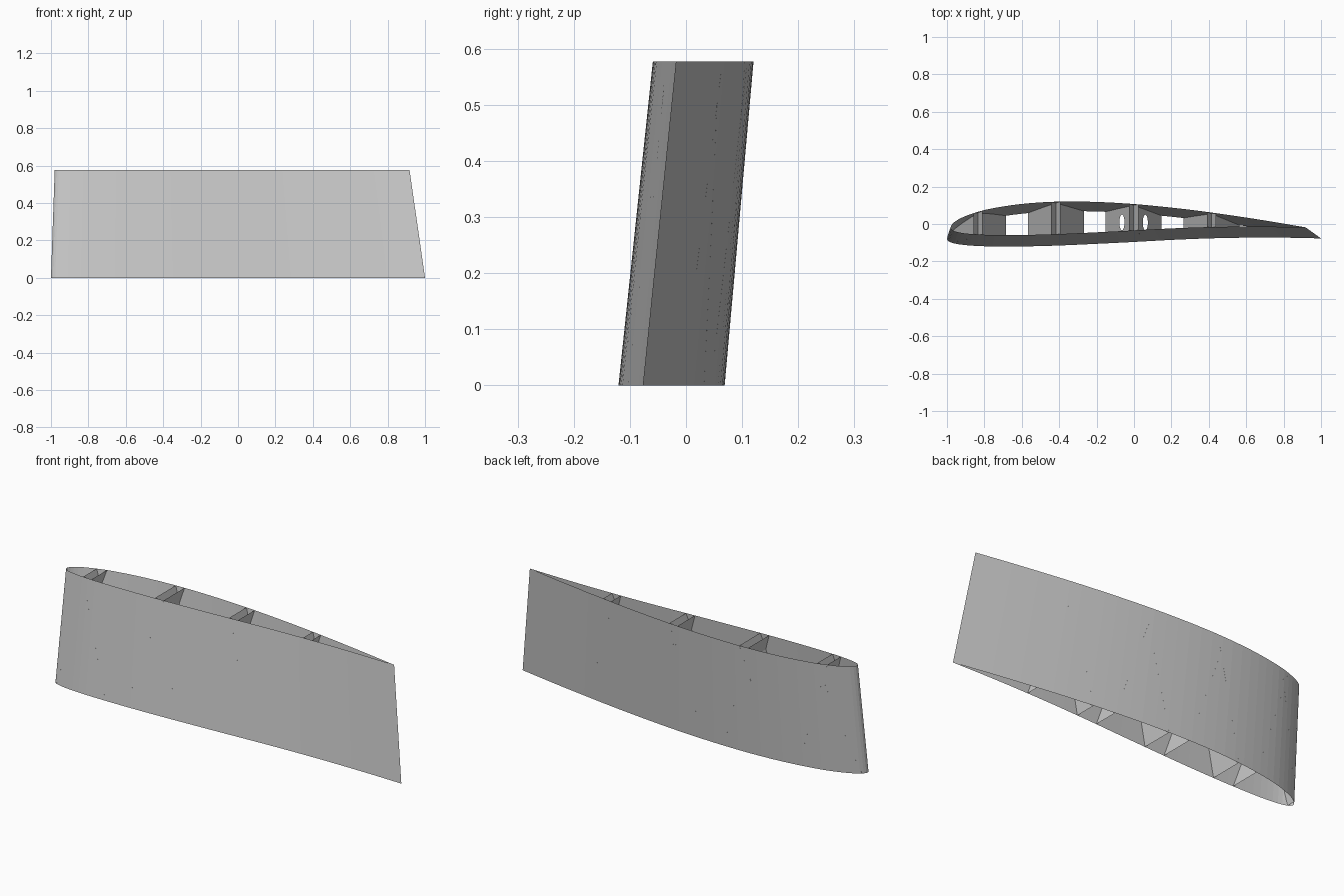
import bpy, bmesh, math

if "Cube" in bpy.data.objects:
    bpy.data.objects.remove(bpy.data.objects["Cube"])

H = 0.577                       # span of the wing section
# Airfoil in chord fractions: (position, height)
UPPER = [(0, 0), (.005, .010), (.02, .0215), (.05, .035), (.1, .050), (.2, .066), (.3, .0725),
         (.4, .072), (.5, .067), (.6, .058), (.7, .0465), (.8, .0325), (.9, .017), (1, 0)]
LOWER = [(0, 0), (.005, -.008), (.02, -.0135), (.05, -.018), (.1, -.021), (.2, -.0215), (.3, -.019),
         (.4, -.0145), (.5, -.0095), (.6, -.004), (.7, 0), (.8, .002), (.9, .002), (1, 0)]

grey = bpy.data.materials.new("light grey")
grey.diffuse_color = (0.6, 0.6, 0.6, 1)
grey.use_nodes = True
grey.node_tree.nodes["Principled BSDF"].inputs["Base Color"].default_value = grey.diffuse_color


def curve(table, f):
    """Smooth height of a surface at chord fraction f."""
    p = [(math.sqrt(a), b) for a, b in table]
    u = math.sqrt(min(max(f, 0), 1))
    i = next((k for k in range(len(p) - 1) if u <= p[k + 1][0]), len(p) - 2)

    def slope(k):
        a, b = p[max(k - 1, 0)], p[min(k + 1, len(p) - 1)]
        return (b[1] - a[1]) / (b[0] - a[0])
    h = p[i + 1][0] - p[i][0]
    t = (u - p[i][0]) / h
    return ((2*t**3 - 3*t**2 + 1) * p[i][1] + (t**3 - 2*t**2 + t) * h * slope(i)
            + (3*t**2 - 2*t**3) * p[i + 1][1] + (t**3 - t**2) * h * slope(i + 1))


def station(z):
    """Leading edge x, chord and leading edge y at height z."""
    t = z / H
    return -1 + 0.02 * t, 2 - 0.103 * t, -0.077 + 0.059 * t


def skin_y(table, x, z):
    lead, chord, y0 = station(z)
    return y0 + chord * curve(table, (x - lead) / chord)


def finish(name, bm, fix=True):
    if fix:
        bmesh.ops.recalc_face_normals(bm, faces=bm.faces)
    mesh = bpy.data.meshes.new(name)
    bm.to_mesh(mesh)
    bm.free()
    mesh.materials.append(grey)
    ob = bpy.data.objects.new(name, mesh)
    bpy.context.collection.objects.link(ob)
    return ob


# Open-ended wing skin, lofted between root and tip
N = 44
fr = [(1 - math.cos(math.pi * i / N)) / 2 for i in range(N + 1)]
outline = [(UPPER, f) for f in reversed(fr)] + [(LOWER, f) for f in fr[1:-1]]
bm = bmesh.new()
rings = []
for z in (0, H):
    lead, chord, y0 = station(z)
    rings.append([bm.verts.new((lead + chord * f, y0 + chord * curve(t, f), z)) for t, f in outline])
n = len(outline)
for i in range(n):
    j = (i + 1) % n
    bm.faces.new((rings[0][j], rings[0][i], rings[1][i], rings[1][j]))
finish("wing_skin", bm)


# Slanted rib panels, crossing in pairs near the tip
def rib(name, centre, side, hole):
    def point(s, z):
        x = centre + side * (0.15 - 0.175 * z / H)
        lo, hi = skin_y(LOWER, x, z), skin_y(UPPER, x, z)
        return x, lo + s * (hi - lo), z
    bm = bmesh.new()
    if hole:
        # Panel with an oval opening at mid height
        inner, outer = [], []
        m = 32
        xm, lo, _ = point(0, H / 2)
        hi = point(1, H / 2)[1]
        for k in range(m):
            c, s = math.cos(2 * math.pi * k / m), math.sin(2 * math.pi * k / m)
            q = max(abs(c), abs(s))
            outer.append(bm.verts.new(point(0.5 + 0.5 * c / q, H / 2 * (1 + s / q))))
            z = H / 2 + 0.045 * s
            inner.append(bm.verts.new((point(0, z)[0], (lo + hi) / 2 + 0.042 * c, z)))
        for k in range(m):
            j = (k + 1) % m
            bm.faces.new((outer[k], outer[j], inner[j], inner[k]))
    else:
        rows = [[bm.verts.new(point(s, H * k / 8)) for s in (0, 1)] for k in range(9)]
        for a, b in zip(rows, rows[1:]):
            bm.faces.new((a[0], a[1], b[1], b[0]))
    finish(name, bm)


for k, cx in enumerate((-0.834, -0.418, -0.002, 0.414)):
    rib(f"rib_{k + 1}_front", cx, -1, k == 2)
    rib(f"rib_{k + 1}_rear", cx, 1, k == 2)
